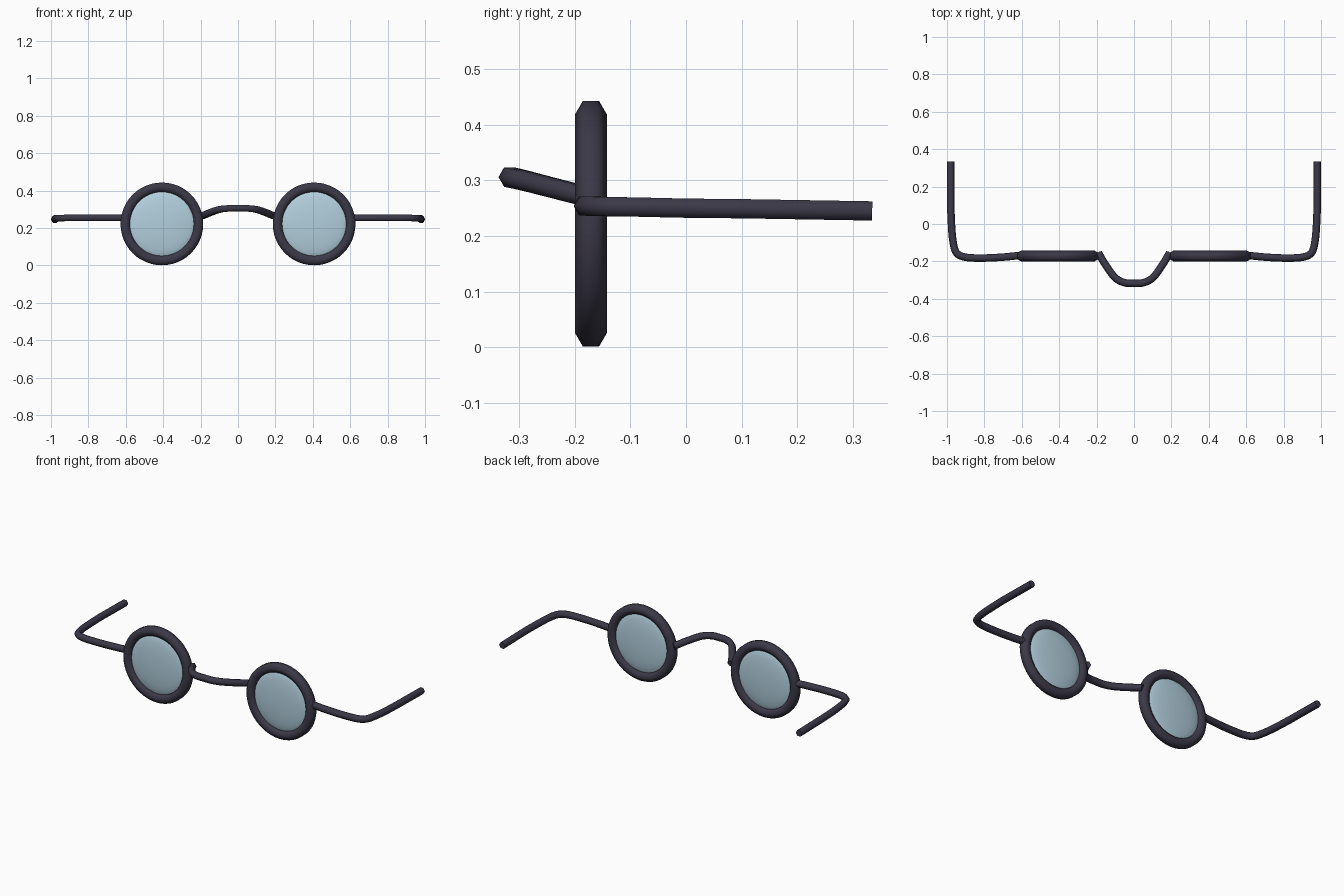
import bpy, bmesh
from math import cos, sin, tau
from mathutils import Vector, Matrix

cube = bpy.data.objects.get("Cube")
if cube:
    bpy.data.objects.remove(cube, do_unlink=True)


def make_material(name, color):
    mat = bpy.data.materials.new(name)
    mat.use_nodes = True
    mat.diffuse_color = color
    mat.node_tree.nodes["Principled BSDF"].inputs["Base Color"].default_value = color
    return mat


FRAME = make_material("dark frame", (0.045, 0.04, 0.065, 1))
GLASS = make_material("pale blue glass", (0.45, 0.63, 0.73, 1))


def finish(bm, name, mat, angle):
    bmesh.ops.recalc_face_normals(bm, faces=bm.faces)
    mesh = bpy.data.meshes.new(name)
    bm.to_mesh(mesh)
    bm.free()
    mesh.materials.append(mat)
    obj = bpy.data.objects.new(name, mesh)
    bpy.context.collection.objects.link(obj)
    bpy.ops.object.select_all(action="DESELECT")
    obj.select_set(True)
    bpy.context.view_layer.objects.active = obj
    bpy.ops.object.shade_smooth_by_angle(angle=angle)
    return obj


def sweep(name, path, radius, closed=False, sides=6, flat_axis=Vector((0, 0, 1))):
    """Six-sided tube along a path, one corner pointing sideways."""
    bm = bmesh.new()
    pts = [Vector(p) for p in path]
    n = len(pts)
    rings = []
    for i, p in enumerate(pts):
        if closed:
            tangent = pts[(i + 1) % n] - pts[i - 1]
        else:
            tangent = pts[min(i + 1, n - 1)] - pts[max(i - 1, 0)]
        side = tangent.cross(flat_axis).normalized()
        up = side.cross(tangent).normalized()
        rings.append([bm.verts.new(p + radius * (side * cos(tau * k / sides) + up * sin(tau * k / sides)))
                      for k in range(sides)])
    for i in range(n if closed else n - 1):
        a, b = rings[i], rings[(i + 1) % n]
        for k in range(sides):
            j = (k + 1) % sides
            bm.faces.new((a[k], a[j], b[j], b[k]))
    if not closed:
        bm.faces.new(rings[0])
        bm.faces.new(rings[-1])
    return finish(bm, name, FRAME, 1.2)


def spline(points, steps=4):
    """Smooth path through the given points."""
    p = [Vector(q) for q in points]
    p = [2 * p[0] - p[1]] + p + [2 * p[-1] - p[-2]]
    out = []
    for a, b, c, d in zip(p, p[1:], p[2:], p[3:]):
        for s in range(steps):
            t = s / steps
            out.append(0.5 * (2 * b + (c - a) * t + (2 * a - 5 * b + 4 * c - d) * t ** 2
                              + (3 * b - a - 3 * c + d) * t ** 3))
    return out + [p[-2]]


RIM_X, RIM_Y, RIM_Z, RIM_R = 0.407, -0.171, 0.222, 0.196
temple_half = [(0.6, -0.167, 0.254), (0.7, -0.177, 0.254), (0.8, -0.182, 0.254),
               (0.9, -0.178, 0.254), (0.95, -0.153, 0.253), (0.968, -0.09, 0.252),
               (0.976, 0, 0.25), (0.98, 0.1, 0.249)]

for label, s in (("left", 1), ("right", -1)):
    centre = Vector((s * RIM_X, RIM_Y, RIM_Z))

    # Round rim with a hexagonal section, corners facing front and back
    circle = [centre + RIM_R * Vector((cos(tau * i / 48), 0, sin(tau * i / 48))) for i in range(48)]
    radial = []
    bm = bmesh.new()
    for i in range(48):
        out = (circle[i] - centre).normalized()
        radial.append([bm.verts.new(circle[i] + 0.029 * (Vector((0, cos(tau * k / 6), 0)) + out * sin(tau * k / 6)))
                       for k in range(6)])
    for i in range(48):
        a, b = radial[i], radial[(i + 1) % 48]
        for k in range(6):
            j = (k + 1) % 6
            bm.faces.new((a[k], a[j], b[j], b[k]))
    finish(bm, label + "_rim", FRAME, 1.2)

    # Thin domed lens
    bm = bmesh.new()
    bmesh.ops.create_uvsphere(bm, u_segments=48, v_segments=24, radius=1,
                              matrix=Matrix.Translation(centre)
                              @ Matrix.Diagonal((0.178, 0.026, 0.178, 1)))
    finish(bm, label + "_lens", GLASS, 3.1)

    # Temple arm bending back from the rim
    path = spline(temple_half) + [Vector((0.98, 0.335, 0.245))]
    sweep(label + "_temple", [(s * p.x, p.y, p.z) for p in path], 0.02)

# Bridge arching up and forward between the rims
half = [(0.19, -0.155, 0.265), (0.15, -0.222, 0.282), (0.1, -0.288, 0.299), (0.05, -0.314, 0.305)]
bridge = [(-x, y, z) for x, y, z in half] + [(0, -0.317, 0.306)] + half[::-1]
sweep("bridge", spline(bridge), 0.02)
